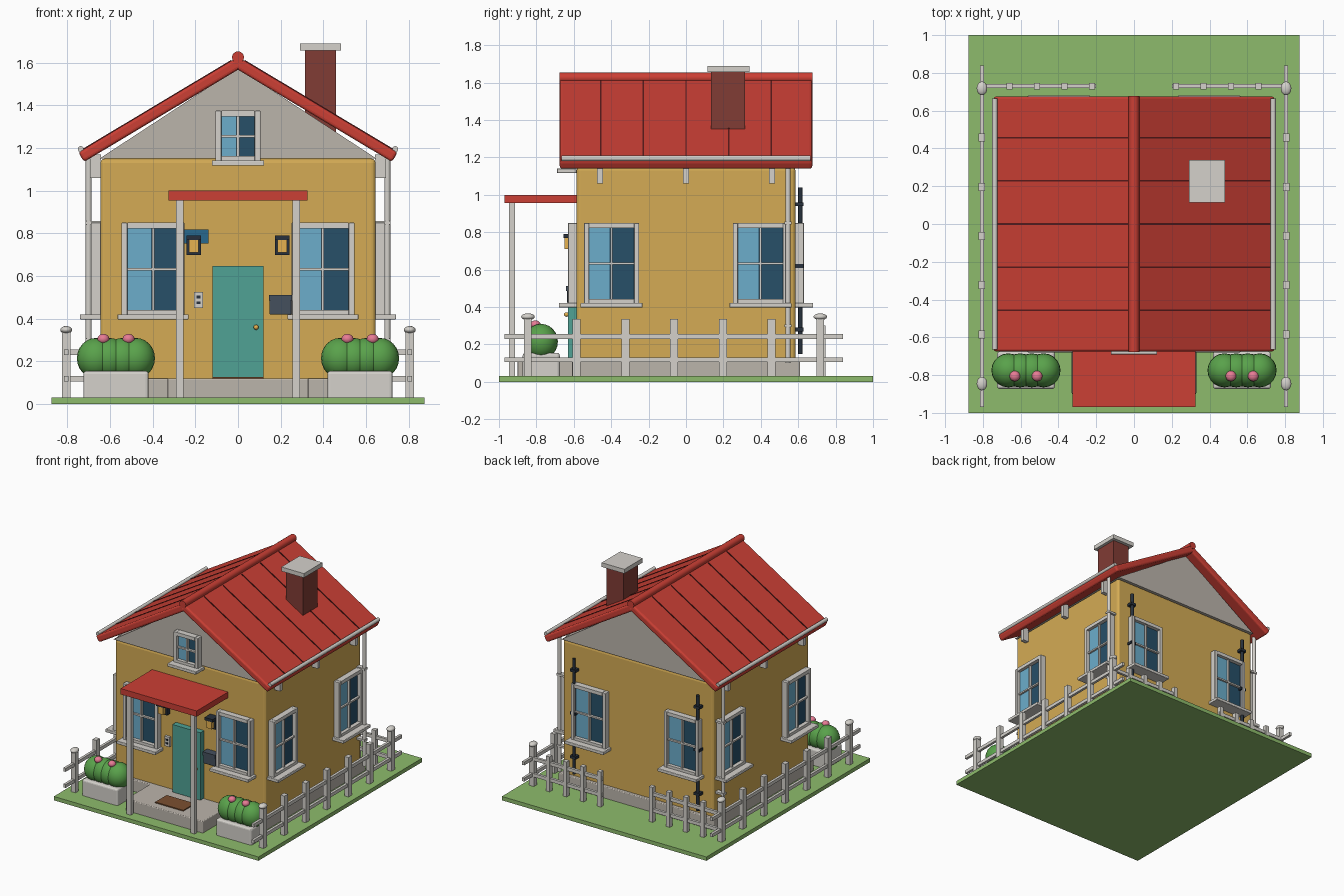
import bpy, bmesh
from math import pi, atan2, hypot
from mathutils import Matrix, Vector

if "Cube" in bpy.data.objects:
    bpy.data.objects.remove(bpy.data.objects["Cube"])

I = Matrix.Identity(4)
COL = dict(grass=(.27, .5, .15), wall=(.66, .41, .09), red=(.6, .05, .035), dark_red=(.1, .01, .01),
           brick=(.22, .045, .035), teal=(.08, .36, .3), sky=(.15, .42, .6), navy=(.02, .08, .14),
           iron=(.02, .03, .045), blue=(.02, .14, .27), gold=(.8, .45, .08), leaf=(.1, .36, .07),
           pink=(.8, .2, .3), brown=(.2, .08, .03), slate=(.06, .08, .11), stone=(.5, .46, .41),
           cream=(.66, .64, .6))


def mat(c):
    m = bpy.data.materials.get(c) or bpy.data.materials.new(c)
    m.diffuse_color = (*COL[c], 1)
    m.use_nodes = True
    m.node_tree.nodes["Principled BSDF"].inputs["Base Color"].default_value = m.diffuse_color
    return m


def finish(name, bm, c, smooth=False):
    bmesh.ops.recalc_face_normals(bm, faces=bm.faces)
    for f in bm.faces:
        f.smooth = smooth
    me = bpy.data.meshes.new(name)
    bm.to_mesh(me)
    bm.free()
    o = bpy.data.objects.new(name, me)
    bpy.context.collection.objects.link(o)
    me.materials.append(mat(c))
    return o


def box(name, x, y, z, c='cream', bevel=0, M=I):
    """Box from three (low, high) ranges."""
    bm = bmesh.new()
    bmesh.ops.create_cube(bm, size=1)
    for v in bm.verts:
        v.co = M @ Vector([r[0] + (k + .5) * (r[1] - r[0]) for r, k in zip((x, y, z), v.co)])
    o = finish(name, bm, c)
    if bevel:
        b = o.modifiers.new('bevel', 'BEVEL')
        b.width, b.segments = bevel, 3
    return o


def cyl(name, a, b, r, c='cream', n=16):
    a, b = Vector(a), Vector(b)
    bm = bmesh.new()
    M = Matrix.Translation((a + b) / 2) @ (b - a).to_track_quat('Z', 'Y').to_matrix().to_4x4()
    bmesh.ops.create_cone(bm, cap_ends=True, segments=n, radius1=r, radius2=r, depth=(b - a).length, matrix=M)
    o = finish(name, bm, c)
    for f in o.data.polygons:
        f.use_smooth = len(f.vertices) == 4
    return o


def ball(name, p, s, c):
    bm = bmesh.new()
    bmesh.ops.create_uvsphere(bm, u_segments=20, v_segments=12, radius=1,
                              matrix=Matrix.Translation(p) @ Matrix.Diagonal((*s, 1)))
    return finish(name, bm, c, True)


def pm(c, h):
    return (c - h, c + h)


def window(name, cx, z0, z1, w, M, wall, t=.027):
    """Framed window on a wall facing local -y."""
    f = wall - .045
    for s in (-1, 1):
        box(name + '_jamb', pm(cx + s * (w - t / 2), t / 2), (f, wall + .01), (z0, z1), bevel=.004, M=M)
    for z in (z0, z1 - t):
        box(name + '_rail', pm(cx, w - t), (f, wall + .01), (z, z + t), M=M)
    box(name + '_glass', pm(cx, w - t), (wall - .015, wall + .01), (z0 + t, z1 - t), 'navy', M=M)
    box(name + '_curtain', (cx - w + t, cx - .01), (wall - .019, wall), (z0 + t, z1 - t), 'sky', M=M)
    box(name + '_muntin', pm(cx, .006), (wall - .033, wall), (z0 + t, z1 - t), M=M)
    box(name + '_muntin', pm(cx, w - t), (wall - .033, wall), pm((z0 + z1) / 2, .006), M=M)
    box(name + '_sill', pm(cx, w + .018), (wall - .095, wall + .01), (z0 - .018, z0 + .006), bevel=.004, M=M)


# ground, plinth, walls, gable
box('ground', (-.875, .875), (-1, 1), (0, .03), 'grass')
box('plinth', (-.665, .665), (-.61, .61), (.006, .12), 'stone', .006)
box('walls', (-.645, .645), (-.585, .585), (.1, 1.15), 'wall', .02)
bm = bmesh.new()
tri = [bm.verts.new(p) for p in ((-.65, -.595, 1.15), (.65, -.595, 1.15), (0, -.595, 1.575))]
ext = bmesh.ops.extrude_face_region(bm, geom=[bm.faces.new(tri)])
bmesh.ops.translate(bm, vec=(0, 1.19, 0), verts=[v for v in ext['geom'] if isinstance(v, bmesh.types.BMVert)])
finish('gable', bm, 'stone')

# roof slopes, seams, gutters, downspouts, eave brackets
slope, length = atan2(.44, .735), hypot(.735, .44)
for turn, s in ((0, 1), (pi, -1)):
    M = Matrix.Rotation(turn, 4, 'Z') @ Matrix.Translation((0, 0, 1.597)) @ Matrix.Rotation(slope, 4, 'Y')
    box('roof_slope', (-.005, length), (-.675, .675), (-.026, .026), 'red', .014, M)
    for k in range(-2, 3):
        box('roof_seam', (.02, length - .02), pm(k * .228, .004), (.02, .03), 'dark_red', M=M)
    cyl('gutter', (s * .737, -.665, 1.195), (s * .737, .665, 1.195), .014)
    cyl('downspout', (s * .7, .545, .1), (s * .7, .545, 1.16), .014)
    for z in (.3, .85):
        box('downspout_clip', pm(s * .675, .04), pm(.545, .018), pm(z, .008))
    for y in (-.46, 0, .46):
        box('eave_bracket', pm(s * .668, .025), pm(y, .015), (1.06, 1.17))
cyl('ridge_cap', (0, -.677, 1.625), (0, .677, 1.625), .028, 'red')
box('chimney', (.315, .46), (.135, .315), (1.155, 1.66), 'brick')
box('chimney_cap', (.29, .483), (.115, .34), (1.657, 1.69))

# windows on all four sides and in the front gable
for turn, wall, side in ((0, -.585, 'front'), (pi / 2, -.645, 'right'), (pi, -.585, 'back'), (-pi / 2, -.645, 'left')):
    for cx in (-.398, .398):
        window(side + '_window', cx, .415, .85, .148, Matrix.Rotation(turn, 4, 'Z'), wall)
window('gable_window', 0, 1.135, 1.375, .105, I, -.595)

# iron pipes on the back wall
for x in (-.53, .53):
    cyl('back_pipe', (x, .612, .15), (x, .612, 1.04), .012, 'iron')
    for z in (.28, .62, .95):
        box('pipe_clamp', pm(x, .024), (.58, .628), pm(z, .01), 'iron')

# porch
box('porch_slab', (-.33, .33), (-.9, -.6), (.006, .12), 'stone', .006)
box('doormat', (-.12, .12), (-.84, -.7), (.115, .128), 'brown')
box('porch_roof', (-.325, .325), (-.97, -.58), (.955, 1), 'red')
for s in (-1, 1):
    box('porch_post', pm(s * .273, .018), pm(-.93, .016), (.03, .96))

# door and wall fittings
box('door', (-.12, .12), (-.63, -.58), (.125, .647), 'teal')
ball('door_knob', (.085, -.638, .36), (.012, .014, .012), 'gold')
box('doorbell', (-.206, -.164), (-.605, -.58), (.45, .525))
for z in (.475, .502):
    box('doorbell_button', pm(-.185, .01), (-.61, -.6), pm(z, .006), 'iron')
box('mailbox', (.147, .25), (-.635, -.58), (.42, .505), 'slate', .005)
box('mailbox_lid', (.145, .252), (-.642, -.58), (.485, .512), 'slate')
box('house_plate', (-.257, -.138), (-.6, -.58), (.752, .818), 'blue')
for x in (-.207, .207):
    box('lantern_back', pm(x, .034), (-.62, -.58), (.698, .788), 'iron')
    box('lantern_glow', pm(x, .022), (-.65, -.61), (.71, .768), 'gold')
    box('lantern_top', pm(x, .034), (-.655, -.58), (.768, .79), 'iron')

# planters with bushes and flowers
for s in (-1, 1):
    cx = s * .572
    box('planter', pm(cx, .153), (-.873, -.675), (.006, .155), 'cream', .014)
    for k in (-1.5, -.5, .5, 1.5):
        ball('bush', (cx + k * .062, -.775, .215), (.09, .09, .095), 'leaf')
    for k in (-1, 1):
        ball('flower', (cx + k * .059, -.805, .305), (.028, .028, .024), 'pink')

# fences
for s in (-1, 1):
    for z in (.118, .243):
        box('side_rail', pm(s * .805, .01), (-.97, .84), pm(z, .013))
        box('back_rail', sorted((s * .2, s * .81)), pm(.73, .01), pm(z, .013))
    for y in (-.845, .718):
        box('fence_post', pm(s * .805, .02), pm(y, .02), (.03, .34))
        ball('post_cap', (s * .805, y, .348), (.028, .036, .018), 'cream')
    for k in range(1, 6):
        box('side_picket', pm(s * .805, .017), pm(-.845 + k * .2605, .021), (.03, .335))
    for k in range(4):
        box('back_picket', pm(s * (.222 + k * .146), .016), pm(.73, .017), (.03, .3))
